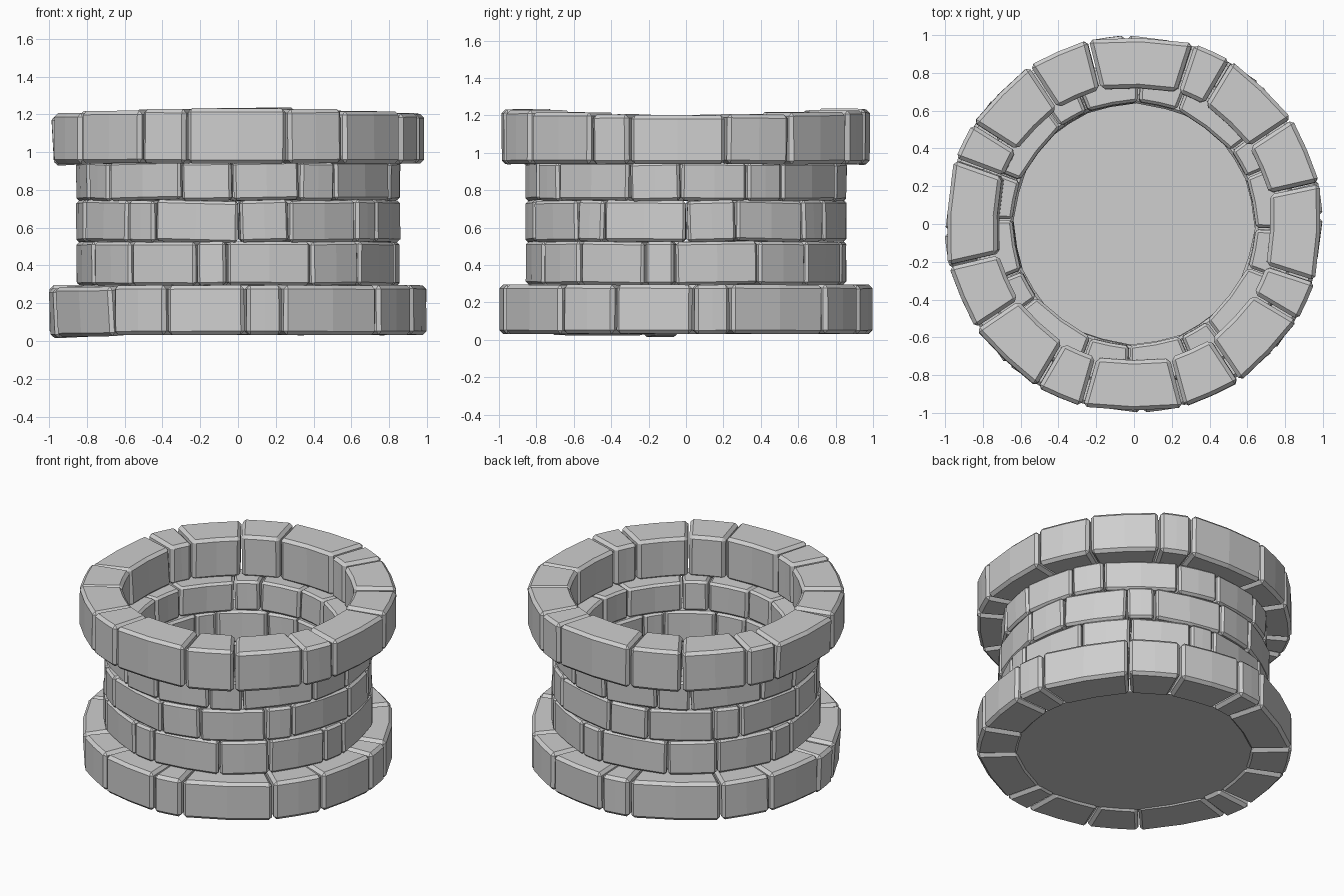
import bpy, bmesh, math, random
from mathutils import Matrix, Vector

if "Cube" in bpy.data.objects:
    bpy.data.objects.remove(bpy.data.objects["Cube"])

random.seed(4)

stone_mat = bpy.data.materials.new("stone_grey")
stone_mat.diffuse_color = (0.62, 0.62, 0.62, 1)
stone_mat.use_nodes = True
stone_mat.node_tree.nodes["Principled BSDF"].inputs["Base Color"].default_value = stone_mat.diffuse_color


def add_stone(bm, a0, a1, r_in, r_out, z0, z1, wobble, tilt=0.0, drop=0.0):
    """One wedge-shaped block between two angles (degrees), slightly bent and tilted."""
    a0, a1 = math.radians(a0), math.radians(a1)
    am, half = (a0 + a1) / 2, (a1 - a0) / 2
    bend = math.cos(half) * 0.55 + 0.45
    sections = []
    for a, k in ((a0, 1), (am, bend), (a1, 1)):
        ring = []
        for r, z in ((r_in, z0), (r_out, z0), (r_out, z1), (r_in, z1)):
            ring.append(bm.verts.new((r * k * math.cos(a), r * k * math.sin(a), z)))
        sections.append(ring)
    faces = [sections[0][::-1], sections[2]]
    for s, t in zip(sections, sections[1:]):
        for i in range(4):
            j = (i + 1) % 4
            faces.append((s[i], s[j], t[j], t[i]))
    for f in faces:
        bm.faces.new(f)
    # hand-laid look: small turn about the block's own centre
    rm = (r_in + r_out) / 2
    c = Vector((rm * math.cos(am), rm * math.sin(am), (z0 + z1) / 2))
    radial = Vector((math.cos(am), math.sin(am), 0))
    tangent = Vector((-math.sin(am), math.cos(am), 0))
    w = math.radians(wobble)
    rot = (Matrix.Rotation(random.uniform(-w, w), 4, radial)
           @ Matrix.Rotation(random.uniform(-w, w) + math.radians(tilt), 4, tangent)
           @ Matrix.Rotation(random.uniform(-w, w) * 0.5, 4, 'Z'))
    m = Matrix.Translation(c - Vector((0, 0, drop))) @ rot @ Matrix.Translation(-c)
    for ring in sections:
        for v in ring:
            v.co = m @ v.co


def finish(name, bm, bevel=0.0):
    bmesh.ops.recalc_face_normals(bm, faces=bm.faces[:])
    me = bpy.data.meshes.new(name)
    bm.to_mesh(me)
    bm.free()
    me.materials.append(stone_mat)
    ob = bpy.data.objects.new(name, me)
    bpy.context.collection.objects.link(ob)
    if bevel:
        mod = ob.modifiers.new("chamfer", 'BEVEL')
        mod.width, mod.segments = bevel, 1
        mod.limit_method, mod.angle_limit = 'ANGLE', math.radians(40)
    return ob


def stone_ring(name, joints, r_in, r_out, z0, top, gap, bevel, wobble, special=None):
    """A full course of blocks; joints are the ascending joint angles."""
    bm = bmesh.new()
    ends = joints[1:] + [joints[0] + 360]
    for i, (a, b) in enumerate(zip(joints, ends)):
        z1 = top((a + b) / 2)
        tilt, drop = (special or {}).get(i, (0, 0))
        add_stone(bm, a + gap, b - gap, r_in, r_out, z0, z1, wobble, tilt, drop)
    return finish(name, bm, bevel)


def quarter_pattern(quarter):
    return [q + 90 * k for k in range(4) for q in quarter]


# wide base course; one block on the left has sunk a little
stone_ring("base_ring", quarter_pattern([-42, -22.5, 2.3, 14]), 0.735, 1.0, 0.032,
           lambda a: 0.295, 0.35, 0.02, 0.5, {10: (3, 0.012), 11: (3.5, 0.004)})

# three narrow wall courses
stone_ring("lower_wall_ring", quarter_pattern([-41.5, -15, -4, 27]), 0.645, 0.86, 0.295,
           lambda a: 0.525, 0.35, 0.015, 0.9)
stone_ring("middle_wall_ring", quarter_pattern([-43, -31, 0.3, 18.5]), 0.645, 0.86, 0.525,
           lambda a: 0.745, 0.35, 0.015, 1.6)
stone_ring("upper_wall_ring", quarter_pattern([-53, -20.8, -2, 22.5]), 0.645, 0.86, 0.745,
           lambda a: 0.95, 0.35, 0.015, 1.6)

# wide rim course, slightly higher at front and back, left block leaning in
rim_joints = [-17.6, 12.5, 33.7, 59.4, 71.6, 104, 123.5, 148, 160, 192.7,
              213.5, 239.2, 254.1, 285.2, 303.8, 329.5]
rim = stone_ring("rim_ring", rim_joints, 0.735, 1.005, 0.94,
                 lambda a: 1.217 - 0.016 * math.cos(math.radians(2 * a)),
                 0.35, 0.02, 0.8, {8: (3, 0.005)})

# floor closing the bottom
bm = bmesh.new()
bmesh.ops.create_circle(bm, cap_ends=True, segments=32, radius=0.75,
                        matrix=Matrix.Translation((0, 0, 0.045)))
finish("well_floor", bm)
